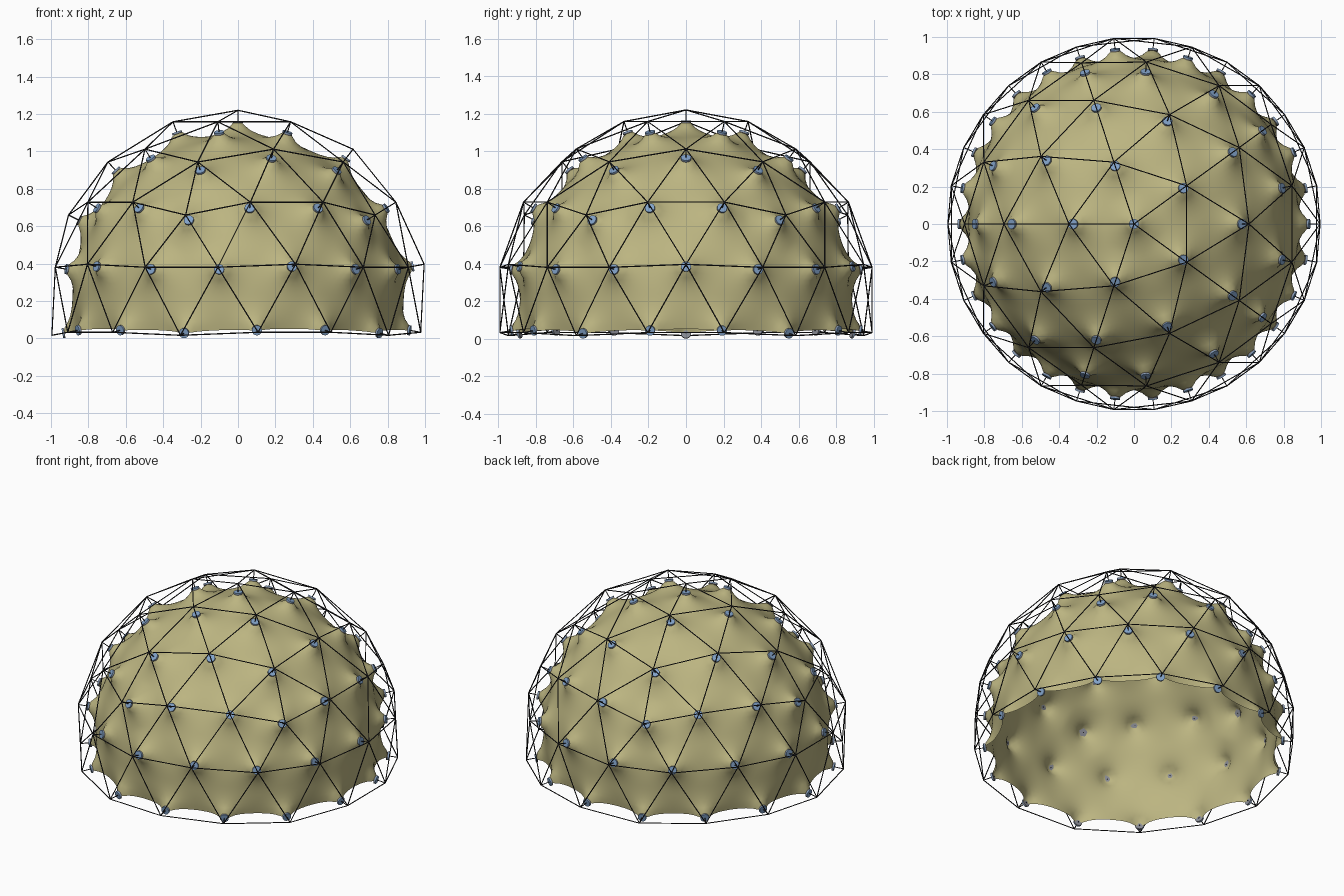
import bpy, bmesh, math
from mathutils import Vector, Matrix

if "Cube" in bpy.data.objects:
    bpy.data.objects.remove(bpy.data.objects["Cube"])

R = 1.013            # frame sphere radius
PIN = 0.95           # radius where the cover is pinned
DISC = 0.027         # disc radius
CENTRE = Vector((0, 0, 0.207))


def material(name, colour):
    m = bpy.data.materials.new(name)
    m.diffuse_color = (*colour, 1)
    m.use_nodes = True
    m.node_tree.nodes["Principled BSDF"].inputs["Base Color"].default_value = m.diffuse_color
    return m


def add_object(name, bm, mat, smooth=False):
    me = bpy.data.meshes.new(name)
    bm.to_mesh(me)
    bm.free()
    me.materials.append(mat)
    for p in me.polygons:
        p.use_smooth = smooth
    ob = bpy.data.objects.new(name, me)
    bpy.context.collection.objects.link(ob)
    return ob


def split(tris, n):
    """Split every triangle into n*n smaller ones on the unit sphere."""
    out = []
    for a, b, c in tris:
        def p(i, j):
            return (a + (b - a) * (i / n) + (c - a) * (j / n)).normalized()
        for i in range(n):
            for j in range(n - i):
                out.append((p(i, j), p(i + 1, j), p(i, j + 1)))
                if i + j < n - 1:
                    out.append((p(i + 1, j), p(i + 1, j + 1), p(i, j + 1)))
    return out


def sphere_mesh(tris):
    bm = bmesh.new()
    for t in tris:
        bm.faces.new([bm.verts.new(v) for v in t])
    bmesh.ops.remove_doubles(bm, verts=bm.verts[:], dist=1e-4)
    return bm


def add_rod(bm, a, b, r, sides):
    d = b - a
    mat = Matrix.Translation((a + b) / 2) @ d.to_track_quat('Z', 'Y').to_matrix().to_4x4()
    bmesh.ops.create_cone(bm, cap_ends=True, segments=sides, radius1=r, radius2=r,
                          depth=d.length, matrix=mat)


# Geodesic layout: icosahedron, point up, one upper corner towards -x
def ring(z, start):
    return [Vector((math.cos(start + k * math.tau / 5) * 2 / math.sqrt(5),
                    math.sin(start + k * math.tau / 5) * 2 / math.sqrt(5), z)) for k in range(5)]

top, bottom = Vector((0, 0, 1)), Vector((0, 0, -1))
up = ring(1 / math.sqrt(5), math.pi)
low = ring(-1 / math.sqrt(5), math.pi + math.pi / 5)
ico = []
for k in range(5):
    m = (k + 1) % 5
    ico += [(top, up[k], up[m]), (up[k], low[k], up[m]),
            (up[m], low[k], low[m]), (bottom, low[m], low[k])]
dome = [t for t in split(ico, 3) if sum(v.z for v in t) / 3 > -0.2]

layout = sphere_mesh(dome)
nodes = [v.co.copy() for v in layout.verts]
edges = [(e.verts[0].co.copy(), e.verts[1].co.copy()) for e in layout.edges]
layout.free()

# Outer frame of thin struts
bm = bmesh.new()
for a, b in edges:
    add_rod(bm, CENTRE + a * R, CENTRE + b * R, 0.0033, 6)
dark = material("dark_metal", (0.02, 0.02, 0.022))
add_object("strut_frame", bm, dark)

# Short pins joining the frame nodes to the cover
bm = bmesh.new()
for n in nodes:
    add_rod(bm, CENTRE + n * (PIN - 0.011), CENTRE + n * R, 0.003, 6)
add_object("hanger_pins", bm, dark)

# Clamping discs outside and inside the cover
for name, r0, r1, colour in (("outer_discs", PIN, PIN + 0.006, (0.22, 0.36, 0.58)),
                             ("inner_discs", PIN - 0.006, PIN, (0.25, 0.26, 0.30))):
    bm = bmesh.new()
    for n in nodes:
        add_rod(bm, CENTRE + n * r0, CENTRE + n * r1, DISC, 20)
    ob = add_object(name, bm, material(name + "_paint", colour))


# Tensioned cover: peaks at the pins, sagging inwards between them
def sag(d, a=DISC * 0.9, b=0.2, k=0.04):
    d = min(max(d, a), b)
    return k * (math.log(d / a) - (d * d - a * a) / (2 * b * b))

bm = sphere_mesh(split(dome, 12))
for v in bm.verts:
    d = min((v.co - n).length for n in nodes) * PIN
    v.co = CENTRE + v.co * (PIN - sag(d))
add_object("tension_cover", bm, material("khaki_fabric", (0.50, 0.46, 0.22)), smooth=True)
